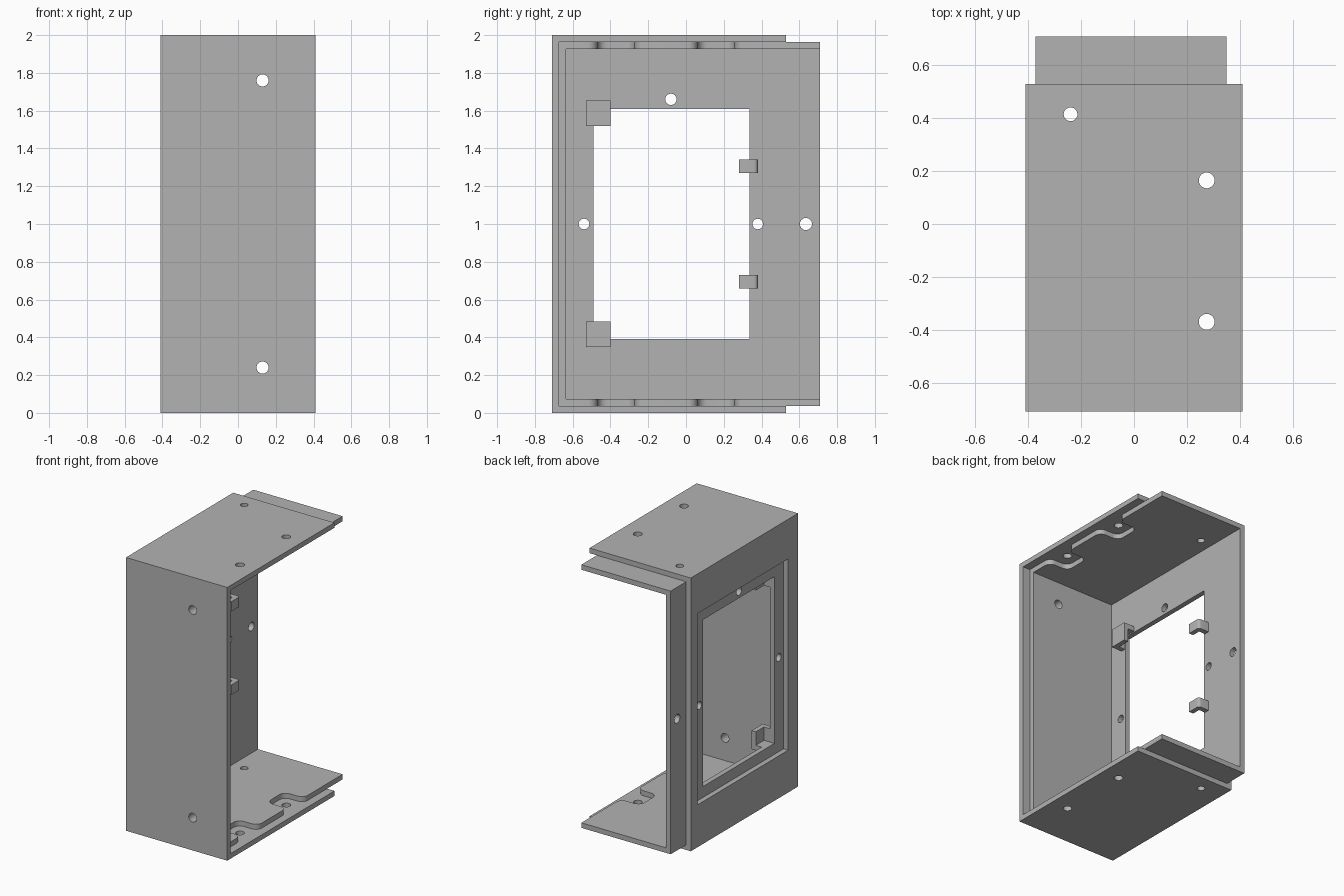
import bpy, bmesh, math
from mathutils import Vector, Matrix

cube = bpy.data.objects.get("Cube")
if cube:
    bpy.data.objects.remove(cube, do_unlink=True)

grey = bpy.data.materials.new("plain grey")
grey.use_nodes = True
COLOR = (0.45, 0.45, 0.45, 1)
grey.diffuse_color = COLOR
grey.node_tree.nodes["Principled BSDF"].inputs["Base Color"].default_value = COLOR


def make(name, bm):
    bmesh.ops.recalc_face_normals(bm, faces=bm.faces)
    mesh = bpy.data.meshes.new(name)
    bm.to_mesh(mesh)
    bm.free()
    mesh.materials.append(grey)
    ob = bpy.data.objects.new(name, mesh)
    bpy.context.collection.objects.link(ob)
    return ob


def box(name, lo, hi):
    lo, hi = Vector(lo), Vector(hi)
    bm = bmesh.new()
    bmesh.ops.create_cube(bm, size=1, matrix=Matrix.Translation((lo + hi) / 2)
                          @ Matrix.Diagonal((*(hi - lo), 1)))
    return make(name, bm)


def rod(axis, center, radius, length):
    """Round drill along an axis."""
    turn = {"x": Matrix.Rotation(math.pi / 2, 4, "Y"),
            "y": Matrix.Rotation(math.pi / 2, 4, "X"), "z": Matrix()}[axis]
    bm = bmesh.new()
    bmesh.ops.create_cone(bm, cap_ends=True, segments=32, radius1=radius, radius2=radius,
                          depth=length, matrix=Matrix.Translation(center) @ turn)
    return make("drill", bm)


def prism(name, outline, z0, z1):
    bm = bmesh.new()
    face = bm.faces.new([bm.verts.new((x, y, z0)) for x, y in outline])
    out = bmesh.ops.extrude_face_region(bm, geom=[face])
    bmesh.ops.translate(bm, vec=(0, 0, z1 - z0),
                        verts=[v for v in out["geom"] if isinstance(v, bmesh.types.BMVert)])
    return make(name, bm)


def combine(target, tools, operation="DIFFERENCE"):
    bpy.context.view_layer.objects.active = target
    for tool in tools:
        mod = target.modifiers.new("cut", "BOOLEAN")
        mod.operation, mod.solver, mod.object = operation, "EXACT", tool
        bpy.ops.object.modifier_apply(modifier=mod.name)
        bpy.data.objects.remove(tool, do_unlink=True)


def notch_outline(yc, half, x_in, x_edge, r):
    """Notch open toward +x, with rounded inner and outer corners."""
    def arc(cx, cy, a0, a1):
        return [(cx + r * math.cos(math.radians(a0 + (a1 - a0) * i / 8)),
                 cy + r * math.sin(math.radians(a0 + (a1 - a0) * i / 8))) for i in range(9)]
    side = arc(x_in + r, half - r, 180, 90) + arc(x_edge - r, half + r, 270, 360)
    side.append((x_edge + 0.1, half + r))
    return [(x, yc + y) for x, y in side] + [(x, yc - y) for x, y in reversed(side)]


T = 0.037            # wall thickness
X0, X1 = -0.41, 0.41
Y0, Y1 = -0.71, 0.53
IX0, IX1, IY0, IY1 = X0 + T, 0.35, Y0 + T, 0.71
WALL = IX0 + T       # inside face of the side wall


def drills(faces):
    """Screw holes shared by both nested shells."""
    cut = [rod("y", (0.13, -0.66, z), 0.032, 0.3) for z in (0.24, 1.76)]
    for x, y, r in ((-0.24, 0.415, 0.026), (0.275, 0.165, 0.03), (0.275, -0.37, 0.03)):
        cut.append(rod("z", (x, y, 1), r, 2.4))
    return cut + faces


# Outer shell: front, top, bottom and side wall with a wide opening
outer = box("outer_shell", (X0, Y0, 0), (X1, Y1, 2))
combine(outer, drills([
    box("hollow", (IX0, IY0, T), (1, 1, 2 - T)),
    box("opening", (-1, -0.595, 0.31), (0, 0.45, 1.71))]))

# Inner shell: slides inside and sticks out at the back
inner = box("inner_shell", (IX0, IY0, T), (IX1, IY1, 2 - T))
cuts = [box("hollow", (WALL, IY0 + T, 2 * T), (1, 1, 2 - 2 * T)),
        box("window", (-1, -0.49, 0.39), (0, 0.335, 1.61))]
for y, z, r in ((-0.54, 1, 0.028), (0.38, 1, 0.028), (0.635, 1, 0.032), (-0.08, 1.66, 0.03)):
    cuts.append(rod("x", (-0.35, y, z), r, 0.2))
for yc in (-0.37, 0.16):
    cuts.append(prism("notch", notch_outline(yc, 0.098, 0.19, IX1, 0.05), -0.1, 2.1))
combine(inner, drills(cuts))

# Corner brackets: cover plate on two short walls at the front window corners
FACE = -0.25
brackets = []
for label, z_edge, s in (("upper", 1.655, -1), ("lower", 0.35, 1)):
    ob = box(label + "_corner_bracket", (WALL, -0.53, min(z_edge, z_edge + s * 0.135)),
             (FACE, -0.40, max(z_edge, z_edge + s * 0.135)))
    a, b = z_edge + s * T, z_edge + s * 0.3
    combine(ob, [box("pocket", (-0.5, -0.495, min(a, b)), (FACE - 0.035, 0, max(a, b)))])
    brackets.append(ob)

# Hooks on the rear window edge
for label, z in (("upper", 1.305), ("lower", 0.695)):
    ob = box(label + "_hook", (WALL, 0.28, z - 0.036), (FACE, 0.38, z + 0.036))
    combine(ob, [box("pocket", (-0.5, 0, z - 0.1), (FACE - 0.035, 0.342, z + 0.1))])
    # Round the outer bend
    bm = bmesh.new()
    bm.from_mesh(ob.data)
    bend = [e for e in bm.edges if all(abs(v.co.x - FACE) < 0.001 and
                                       abs(v.co.y - 0.38) < 0.001 for v in e.verts)]
    bmesh.ops.bevel(bm, geom=bend, offset=0.02, segments=4, profile=0.5, affect="EDGES")
    bm.to_mesh(ob.data)
    bm.free()
    brackets.append(ob)

bpy.ops.object.select_all(action="DESELECT")
for ob in [outer, inner] + brackets:
    ob.select_set(True)
bpy.context.view_layer.objects.active = outer
bpy.ops.object.shade_smooth_by_angle(angle=math.radians(30))
